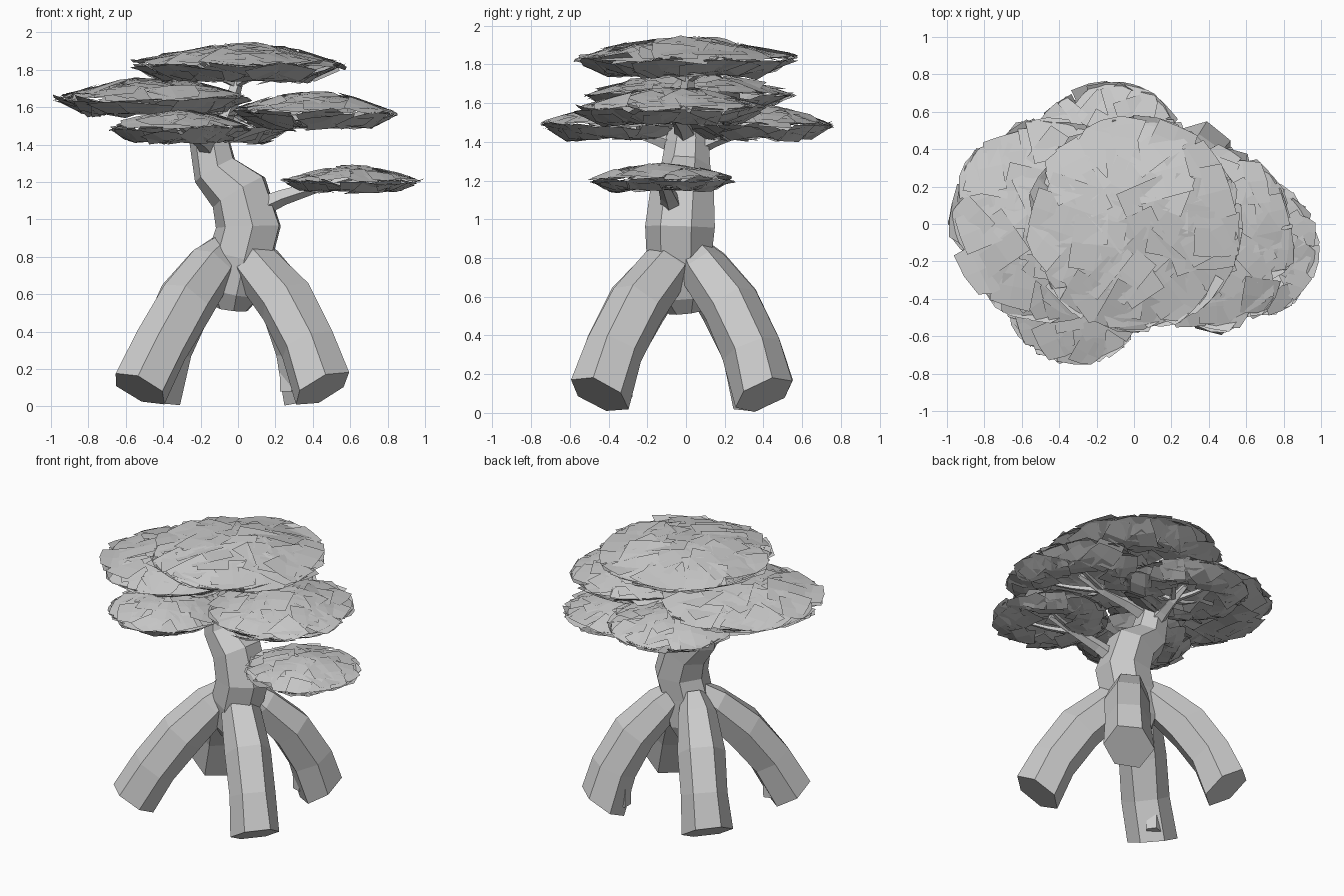
import bpy, bmesh, math, random
from mathutils import Vector

if "Cube" in bpy.data.objects:
    bpy.data.objects.remove(bpy.data.objects["Cube"])

random.seed(7)
grey = bpy.data.materials.new("light_grey")
grey.diffuse_color = (0.6, 0.6, 0.6, 1)
grey.use_nodes = True
grey.node_tree.nodes["Principled BSDF"].inputs["Base Color"].default_value = grey.diffuse_color


def finish(name, bm):
    me = bpy.data.meshes.new(name)
    bm.to_mesh(me)
    bm.free()
    me.materials.append(grey)
    ob = bpy.data.objects.new(name, me)
    bpy.context.collection.objects.link(ob)
    return ob


def tube(name, pts, radii, sides=6, jitter=0.0, twist=0.0, end_dir=None):
    """Faceted tapering limb with rings square to the path."""
    pts = [Vector(p) for p in pts]
    bm = bmesh.new()
    rings = []
    side = None
    for i, p in enumerate(pts):
        d = (pts[min(i + 1, len(pts) - 1)] - pts[max(i - 1, 0)]).normalized()
        if end_dir and i == len(pts) - 1:
            d = Vector(end_dir).normalized()
        if side is None:
            side = d.orthogonal() if abs(d.z) < 0.5 else Vector((1, 0, 0))
        side = (side - d * side.dot(d)).normalized()
        up = d.cross(side)
        ring = []
        for k in range(sides):
            a = 2 * math.pi * k / sides + twist
            r = radii[i] * (1 + random.uniform(-jitter, jitter))
            ring.append(bm.verts.new(p + r * (math.cos(a) * side + math.sin(a) * up)))
        rings.append(ring)
    for a, b in zip(rings, rings[1:]):
        for k in range(sides):
            n = (k + 1) % sides
            bm.faces.new((a[k], a[n], b[n], b[k]))
    bm.faces.new(rings[0][::-1])
    bm.faces.new(rings[-1])
    bmesh.ops.recalc_face_normals(bm, faces=bm.faces)
    return finish(name, bm)


def canopy(name, c, rx, ry, rise, drop, n_top, n_low):
    """Shallow leaf pad: overlapping bent cards on a dome, with a tucked-in rim below."""
    bm = bmesh.new()

    def card(u, v, size, low):
        rot = random.uniform(0, math.pi)
        tx, ty = random.uniform(-.11, .11), random.uniform(-.11, .11)
        lift = random.uniform(-.01, .01)
        grid = []
        for i in (-1, 0, 1):
            for j in (-1, 0, 1):
                du = size * (i * math.cos(rot) - j * math.sin(rot))
                dv = size * (i * math.sin(rot) + j * math.cos(rot))
                x, y = c[0] + u * rx + du, c[1] + v * ry + dv
                pu, pv = (x - c[0]) / rx, (y - c[1]) / ry
                r = math.hypot(pu, pv)
                # rim corners poke out a little, leaving a ragged edge
                if r > 0.94:
                    s = (0.94 + min((r - 0.94) * .6, 0.1)) / r
                    pu, pv, r = pu * s, pv * s, r * s
                q = min(r, 1.0)
                if low:
                    h = -drop * ((1 - q) / 0.3 if q > 0.7 else 0.35 + 0.65 * q / 0.7)
                else:
                    h = rise * (1 - q ** 1.6)
                z = c[2] + h + lift + tx * du + ty * dv
                grid.append(bm.verts.new((c[0] + pu * rx, c[1] + pv * ry, z)))
        for i in (0, 1):
            for j in (0, 1):
                k = i * 3 + j
                q = (grid[k], grid[k + 3], grid[k + 4], grid[k + 1])
                bm.faces.new(q[::-1] if low else q)

    for n, low in ((n_top, False), (n_low, True)):
        for k in range(n):
            # golden-angle spread keeps the pad covered
            f = math.sqrt((k + 0.5) / n)
            r = (0.45 + 0.45 * f) if low else 0.9 * f
            a = k * 2.39996 + random.uniform(-.2, .2)
            card(r * math.cos(a), r * math.sin(a), random.uniform(.18, .28) * rx, low)
    return finish(name, bm)


# Trunk, leaning right then kinking left
tube("trunk",
     [(-.03, .0, .52), (-.02, -.01, .61), (.02, -.03, .8), (.06, -.03, .96),
      (.01, -.02, 1.15), (-.12, .0, 1.265), (-.15, .01, 1.42), (-.13, .01, 1.5)],
     [.09, .15, .175, .185, .17, .13, .11, .085], 7, .04, .3)

# Four splayed root legs: x and y distance from the middle at each height
legs = {
    "front_left_leg": (-1, -1, (.06, .14, .28, .41, .525), (.03, .10, .25, .37, .445)),
    "front_right_leg": (1, -1, (.02, .09, .25, .37, .45), (.03, .10, .25, .37, .445)),
    "back_right_leg": (1, 1, (.04, .12, .25, .34, .385), (.03, .09, .23, .34, .40)),
    "back_left_leg": (-1, 1, (.08, .15, .28, .38, .45), (.03, .09, .23, .34, .40)),
}
zs = (.85, .75, .56, .33, .095)
for name, (sx, sy, xs, ys) in legs.items():
    tube(name, [(sx * x, sy * y, z) for x, y, z in zip(xs, ys, zs)],
         [.08, .13, .155, .155, .165], 6, .05, .5, (sx * .5, sy * .45, -1))

# Short root stubs beside two of the feet
for name, x, y in (("back_right_root", .27, .34), ("front_left_root", -.44, -.33)):
    tube(name, [(x, y, .42), (x, y, .22), (x, y, .08)], [.02, .06, .055], 5)

# Leaf pads: centre, radii, rise, drop, card counts
pads = {
    "top": ((0, 0, 1.83), .56, .56, .10, .085, 62, 46),
    "left": ((-.46, .02, 1.645), .515, .53, .10, .085, 58, 42),
    "right": ((.40, -.08, 1.57), .45, .49, .105, .08, 54, 38),
    "front": ((-.31, -.37, 1.49), .37, .375, .09, .075, 46, 34),
    "back": ((-.13, .37, 1.49), .41, .38, .09, .075, 46, 34),
    "low": ((.61, -.13, 1.205), .37, .37, .075, .055, 46, 34),
}
for name, args in pads.items():
    canopy(name + "_canopy", *args)

# Branches reaching each pad, each with small twigs
paths = {
    "top": [(-.11, 0, 1.46), (-.05, 0, 1.60), (-.01, .01, 1.72)],
    "left": [(-.15, 0, 1.45), (-.24, .01, 1.54), (-.36, .02, 1.6)],
    "right": [(-.12, 0, 1.44), (.05, -.02, 1.49), (.22, -.05, 1.53)],
    "front": [(-.15, -.03, 1.38), (-.19, -.14, 1.42), (-.24, -.24, 1.45)],
    "back": [(-.14, .04, 1.38), (-.13, .15, 1.42), (-.12, .25, 1.45)],
    "low": [(.1, -.07, 1.06), (.24, -.09, 1.12), (.40, -.11, 1.17)],
}
for name, path in paths.items():
    c, rx, ry = pads[name][:3]
    end = Vector(c) + Vector((0, 0, .02))
    tube(name + "_branch", path + [end], [.06, .045, .035, .02], 5)
    start = Vector(path[-1])
    for k in range(4):
        a = k * math.pi / 2 + .6
        tip = end + Vector((math.cos(a) * rx * .55, math.sin(a) * ry * .55, 0))
        mid = start.lerp(tip, .5) + Vector((0, 0, -.01))
        tube(f"{name}_twig_{k + 1}", [start, mid, tip], [.022, .016, .008], 4)
